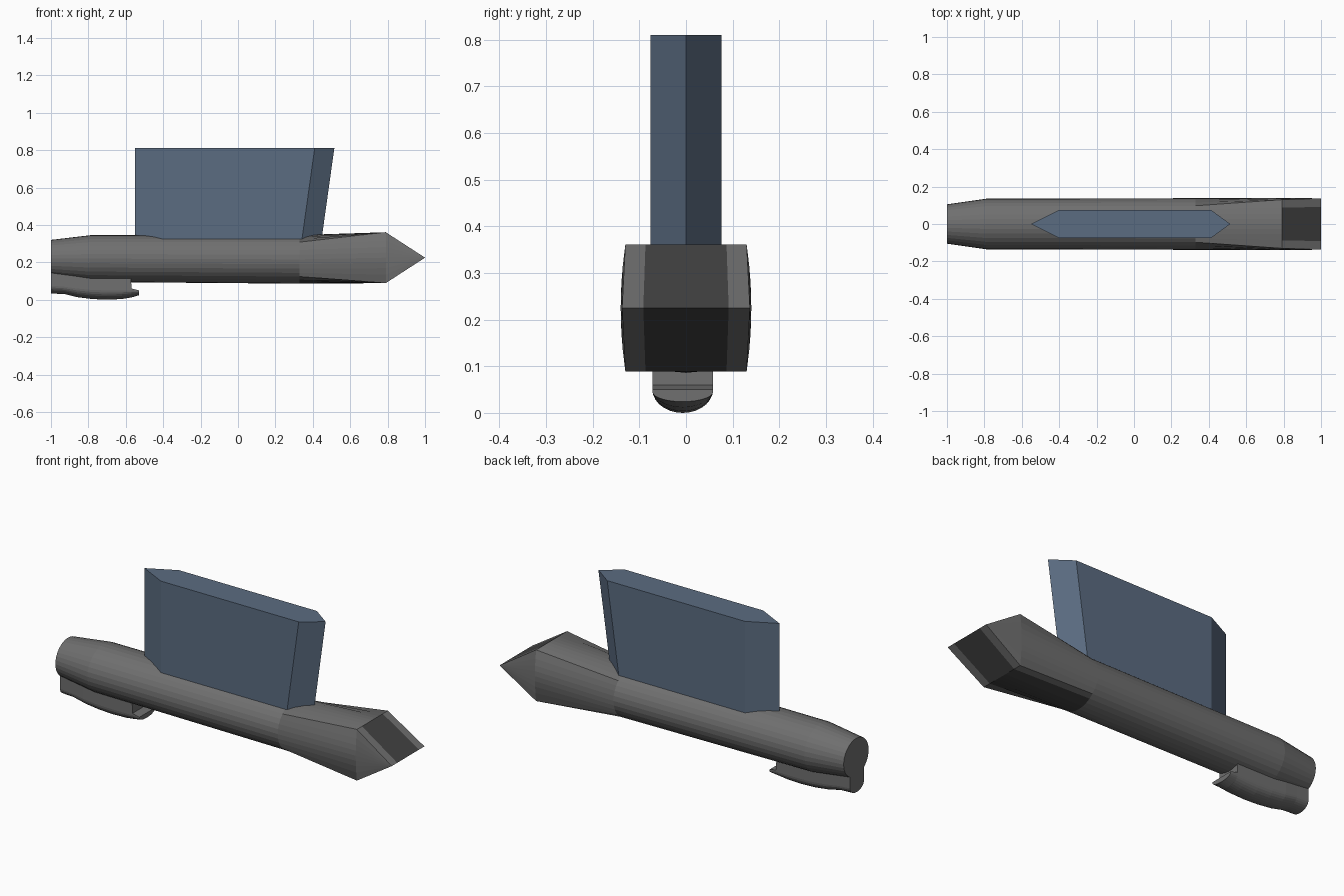
import bpy, bmesh, math

if "Cube" in bpy.data.objects:
    bpy.data.objects.remove(bpy.data.objects["Cube"])

def material(name, rgb):
    m = bpy.data.materials.new(name)
    m.diffuse_color = (*rgb, 1)
    m.use_nodes = True
    m.node_tree.nodes["Principled BSDF"].inputs["Base Color"].default_value = m.diffuse_color
    return m

GREY = material("hull_grey", (0.16, 0.16, 0.16))
DARK = material("sensor_dark", (0.055, 0.055, 0.055))
BLUE = material("fin_blue", (0.105, 0.15, 0.22))

def loft(name, rings, mats, rule=None):
    """Skin a list of equal-length closed rings and cap both ends."""
    bm = bmesh.new()
    rows = [[bm.verts.new(p) for p in r] for r in rings]
    n = len(rows[0])
    for a, b in zip(rows, rows[1:]):
        for i in range(n):
            j = (i + 1) % n
            bm.faces.new((a[i], a[j], b[j], b[i]))
    bm.faces.new(rows[0])
    if name != "body":
        bm.faces.new(rows[-1])
    bmesh.ops.remove_doubles(bm, verts=bm.verts, dist=0.0005)
    bmesh.ops.recalc_face_normals(bm, faces=bm.faces)
    bm.normal_update()
    if rule:
        for f in bm.faces:
            f.material_index = rule(f.calc_center_median(), f.normal)
    me = bpy.data.meshes.new(name)
    bm.to_mesh(me)
    bm.free()
    for m in mats:
        me.materials.append(m)
    ob = bpy.data.objects.new(name, me)
    bpy.context.collection.objects.link(ob)
    return ob

# Body: round tube, blending to a square section, then a wedge nose
N = 32
ANG = [2 * math.pi * i / N for i in range(N)]

def circle(x, ry, rz, zc):
    return [(x, ry * math.cos(a), zc + rz * math.sin(a)) for a in ANG]

def square(x, h, zc):
    pts = []
    for a in ANG:
        c, s = math.cos(a), math.sin(a)
        k = max(abs(c), abs(s))
        u, v = c / k, s / k
        pts.append((x, u * (0.13 + 0.01 * (1 - v * v)), zc + v * h))
    return pts

def tip(x, z):
    pts = []
    for a in ANG:
        c, s = math.cos(a), math.sin(a)
        pts.append((x, 0.137 * c / max(abs(c), abs(s)), z))
    return pts

def body_rule(c, n):
    on_wedge = c.x > 0.8 and abs(n.y) < 0.5 and abs(c.y) < 0.095
    on_belly = 0.4 < c.x < 0.79 and n.z < -0.9 and abs(c.y) < 0.085
    return 1 if on_wedge or on_belly else 0

loft("body", [circle(-1, 0.105, 0.10, 0.22), circle(-0.79, 0.135, 0.125, 0.22),
              circle(0.33, 0.138, 0.13, 0.216), square(0.79, 0.136, 0.225),
              tip(1, 0.225)], [GREY, DARK], body_rule)

# Fin: six-sided blade with a leaning front edge
def fin_ring(z):
    d = (z - 0.81) * 0.14
    return [(-0.55, 0, z), (-0.40, -0.076, z), (0.41 + d, -0.076, z),
            (0.515 + d, 0, z), (0.41 + d, 0.076, z), (-0.40, 0.076, z)]

loft("fin", [fin_ring(0.29), fin_ring(0.81)], [BLUE])

# Scoop: U-shaped pod under the tail with a protruding lower lip
def scoop_ring(x, bottom, mid, top, w=0.065):
    ring = [(x, -0.007 - w, top)]
    for i in range(15):
        a = math.pi * (1 + i / 14)
        ring.append((x, -0.007 + w * math.cos(a), mid + (mid - bottom) * math.sin(a)))
    return ring + [(x, -0.007 + w, top)]

loft("scoop", [scoop_ring(-1, 0.033, 0.075, 0.15, 0.06), scoop_ring(-0.93, 0.031, 0.07, 0.15, 0.062),
               scoop_ring(-0.86, 0.014, 0.06, 0.15), scoop_ring(-0.78, 0.004, 0.052, 0.15),
               scoop_ring(-0.70, 0.0, 0.05, 0.15), scoop_ring(-0.62, 0.004, 0.05, 0.15),
               scoop_ring(-0.572, 0.012, 0.05, 0.13), scoop_ring(-0.57, 0.012, 0.05, 0.06),
               scoop_ring(-0.53, 0.024, 0.045, 0.05)], [GREY])
